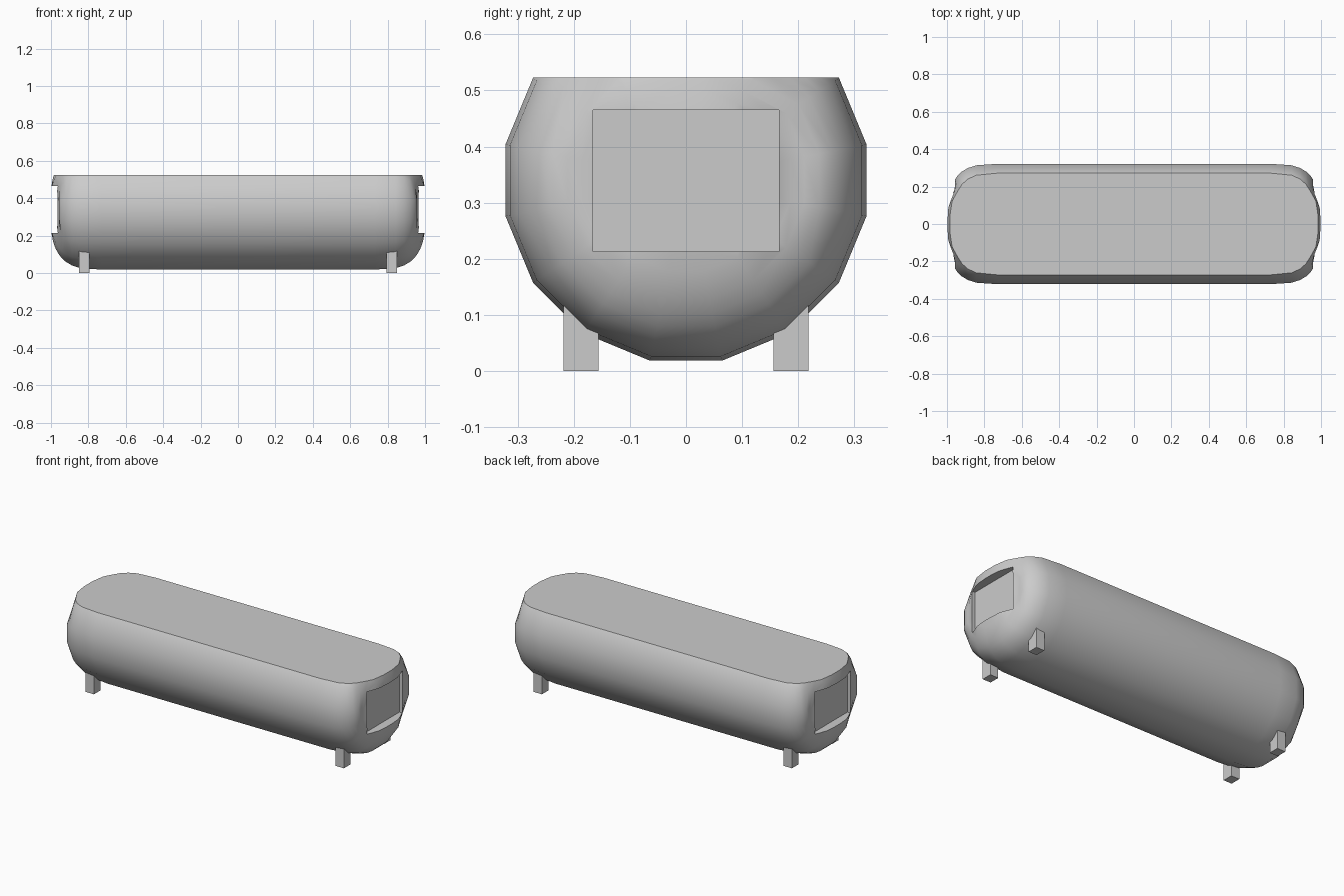
import bpy, bmesh, math

if "Cube" in bpy.data.objects:
    bpy.data.objects.remove(bpy.data.objects["Cube"])

R, CZ, TOP = 0.328, 0.34, 0.523      # section radius, axis height, flat top
STRAIGHT, CAP = 0.73, 0.273          # straight half length, cap depth


def add_object(name, bm):
    bmesh.ops.recalc_face_normals(bm, faces=bm.faces)
    me = bpy.data.meshes.new(name)
    bm.to_mesh(me)
    bm.free()
    ob = bpy.data.objects.new(name, me)
    bpy.context.collection.objects.link(ob)
    return ob


def add_box(name, lo, hi):
    bm = bmesh.new()
    bmesh.ops.create_cube(bm, size=1)
    for v in bm.verts:
        v.co = [(l + h) / 2 + c * (h - l) for l, h, c in zip(lo, hi, v.co)]
    return add_object(name, bm)


def cap_x(y, z, r):
    """Rounded end, narrower across y, with a flat cheek beside the panel."""
    dome = STRAIGHT + CAP * max(0, 1 - (r / R) ** 3) ** (1 / 3)
    across = STRAIGHT + CAP * math.sqrt(max(0, 1 - (y / R) ** 2))
    if abs(z) < 0.08 and abs(y) > 0.16:
        across = max(across, 0.957)
    return min(dome, across)


def ring(bm, r, side):
    verts = []
    for i in range(16):
        a = math.radians(11.25 + 22.5 * i)
        y, z = r * math.cos(a), r * math.sin(a)
        x = STRAIGHT if r == R else cap_x(y, z, r)
        verts.append(bm.verts.new((side * x, y, CZ + z)))
    return verts


# Tank body: lofted 16-sided rings, sliced flat on top
bm = bmesh.new()
radii = [0.06, 0.12, 0.165, 0.19, 0.215, 0.242, 0.265, 0.285, 0.305, 0.32, R]
rings = [ring(bm, r, -1) for r in radii] + [ring(bm, r, 1) for r in reversed(radii)]
for a, b in zip(rings, rings[1:]):
    for i in range(16):
        j = (i + 1) % 16
        bm.faces.new((a[i], a[j], b[j], b[i]))
bm.faces.new(rings[0])
bm.faces.new(rings[-1])
cut = bmesh.ops.bisect_plane(bm, geom=bm.verts[:] + bm.edges[:] + bm.faces[:], dist=1e-5,
                             plane_co=(0, 0, TOP), plane_no=(0, 0, 1), clear_outer=True)
bmesh.ops.holes_fill(bm, edges=[e for e in bm.edges if e.is_boundary], sides=0)
body = add_object("tank_body", bm)

# Flat recessed panel in each end
for side in (-1, 1):
    xs = sorted((side * 0.945, side * 1.1))
    cutter = add_box("panel_cutter", (xs[0], -0.166, 0.213), (xs[1], 0.166, 0.465))
    cutter.hide_render = True
    cutter.hide_set(True)
    mod = body.modifiers.new("panel_recess", 'BOOLEAN')
    mod.operation, mod.solver, mod.object = 'DIFFERENCE', 'EXACT', cutter
    bpy.context.view_layer.objects.active = body
    body.select_set(True)
    bpy.ops.object.modifier_apply(modifier=mod.name)
    bpy.data.objects.remove(cutter)

bpy.context.view_layer.objects.active = body
body.select_set(True)
bpy.ops.object.shade_smooth_by_angle(angle=math.radians(40))

# Four short feet
for sx in (-1, 1):
    for sy in (-1, 1):
        x, y = sx * 0.822, sy * 0.187
        add_box("foot", (x - 0.027, y - 0.031, 0), (x + 0.027, y + 0.031, 0.14))
